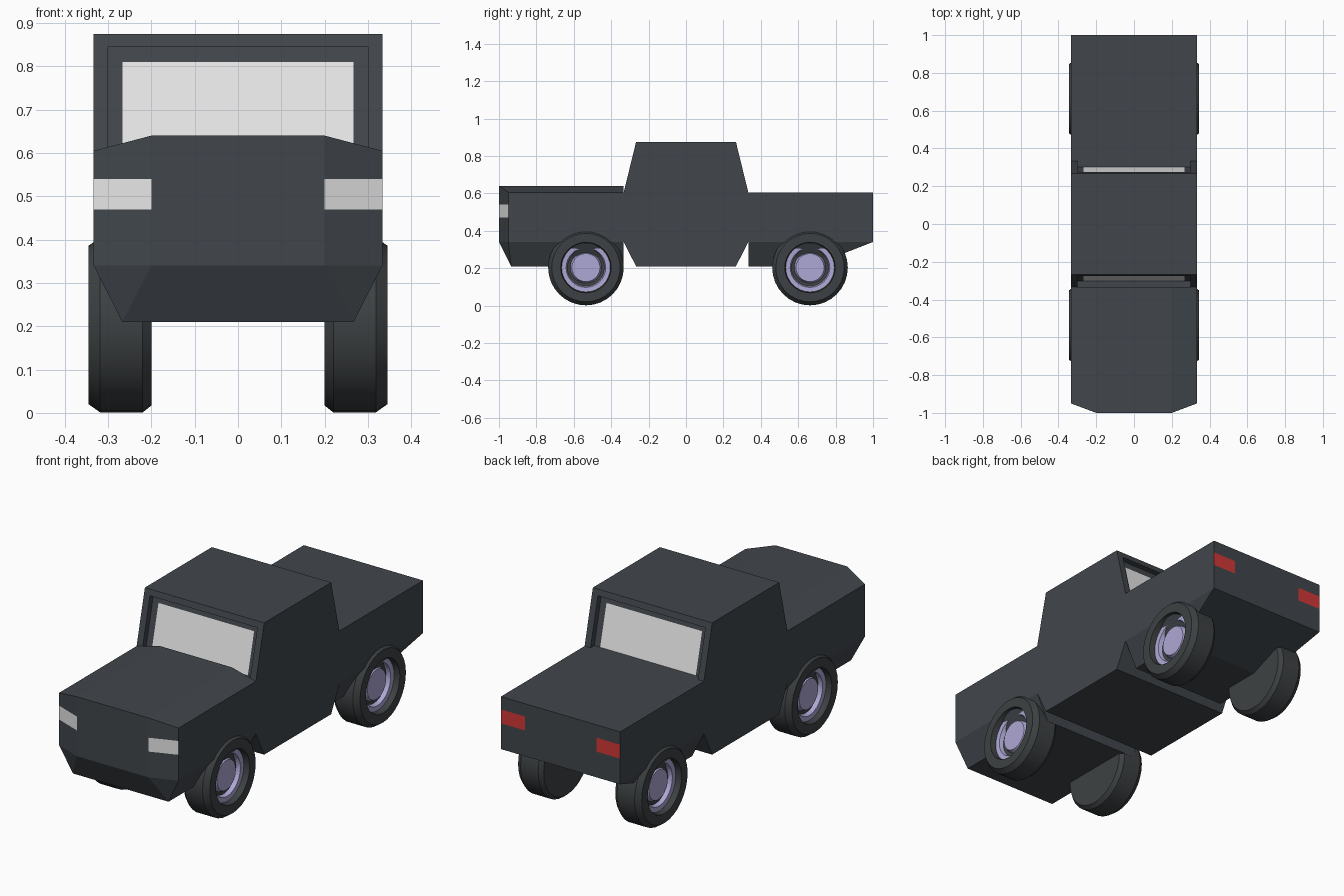
import bpy, bmesh, math
from mathutils import Vector

cube = bpy.data.objects.get("Cube")
if cube:
    bpy.data.objects.remove(cube, do_unlink=True)


def material(name, r, g, b):
    m = bpy.data.materials.new(name)
    m.use_nodes = True
    m.diffuse_color = (r, g, b, 1)
    m.node_tree.nodes["Principled BSDF"].inputs["Base Color"].default_value = (r, g, b, 1)
    return m


PAINT = material("charcoal paint", 0.053, 0.062, 0.072)
RUBBER = material("dark rubber", 0.047, 0.053, 0.056)
RIM = material("lavender metal", 0.42, 0.39, 0.66)
GLASS = material("pale glass", 0.8, 0.8, 0.8)
RED = material("red lamp", 0.65, 0.04, 0.04)

HALF = 0.333               # half width of the body
BELT, SILL, FLOOR = 0.605, 0.34, 0.21


def hull(points):
    """Convex solid from points mirrored across x."""
    bm = bmesh.new()
    for x, y, z in points:
        for s in (-1, 1):
            bm.verts.new((s * x, y, z))
    bmesh.ops.convex_hull(bm, input=bm.verts)
    bmesh.ops.dissolve_limit(bm, angle_limit=0.01, verts=bm.verts, edges=bm.edges)
    return bm


def cut(bm, axis, *values):
    for v in values:
        normal = Vector((0, 0, 0))
        normal["xyz".index(axis)] = 1
        bmesh.ops.bisect_plane(bm, geom=bm.verts[:] + bm.edges[:] + bm.faces[:],
                               plane_co=normal * v, plane_no=normal)


def finish(bm, name, *mats, smooth=False):
    bmesh.ops.recalc_face_normals(bm, faces=bm.faces)
    me = bpy.data.meshes.new(name)
    bm.to_mesh(me)
    bm.free()
    for m in mats:
        me.materials.append(m)
    ob = bpy.data.objects.new(name, me)
    bpy.context.collection.objects.link(ob)
    if smooth:
        bpy.ops.object.select_all(action='DESELECT')
        ob.select_set(True)
        bpy.context.view_layer.objects.active = ob
        bpy.ops.object.shade_smooth_by_angle(angle=math.radians(35))
    return ob


def paint_lamps(bm, facing):
    """Lamps are the outer end faces within a height band."""
    cut(bm, "z", 0.47, 0.54)
    cut(bm, "x", -0.2, 0.2)
    bm.normal_update()
    for f in bm.faces:
        c = f.calc_center_median()
        if f.normal.y * facing > 0.3 and abs(c.y) > 0.9 and abs(c.x) > 0.2 and 0.47 < c.z < 0.54:
            f.material_index = 1


# Engine bay with chamfered nose and headlights
bm = hull([(0.2, -1, 0.64), (0.2, -1, SILL), (HALF, -0.95, BELT), (HALF, -0.95, SILL),
           (0.267, -0.935, FLOOR), (0.2, -HALF, 0.64), (HALF, -HALF, BELT),
           (HALF, -HALF, SILL), (0.267, -HALF, FLOOR)])
paint_lamps(bm, -1)
finish(bm, "front_body", PAINT, GLASS)

# Covered cargo bed with tail lamps
bm = hull([(HALF, HALF, BELT), (HALF, 1, BELT), (HALF, 1, SILL), (HALF, HALF, SILL),
           (0.267, HALF, FLOOR), (0.267, 0.667, FLOOR)])
paint_lamps(bm, 1)
finish(bm, "rear_body", PAINT, RED)

# Cab with recessed windscreen and rear window
side = [(0.267, FLOOR), (HALF, SILL), (HALF, BELT), (0.267, 0.875)]
bm = hull([(HALF, s * y, z) for y, z in side for s in (-1, 1)])
cut(bm, "x", -0.3, -0.267, 0.267, 0.3)
cut(bm, "z", 0.81, 0.845)
bm.normal_update()
for s in (-1, 1):
    region = []
    for f in bm.faces:
        c = f.calc_center_median()
        if f.normal.y * s > 0.9 and abs(c.x) < 0.3 and BELT < c.z < 0.845:
            region.append(f)
            f.material_index = int(abs(c.x) < 0.267 and c.z < 0.81)
    out = bmesh.ops.extrude_face_region(bm, geom=region)["geom"]
    bmesh.ops.delete(bm, geom=[f for f in region if f.is_valid], context='FACES_ONLY')
    moved = [v for v in out if isinstance(v, bmesh.types.BMVert)]
    bmesh.ops.translate(bm, verts=moved, vec=(0, -s * 0.03, 0))
    bm.normal_update()
    # Reveal walls keep the body paint
    for f in bm.faces:
        if abs(f.normal.y) < 0.5:
            f.material_index = 0
finish(bm, "cab", PAINT, GLASS)


def lathe(name, profile, mat, side, y):
    """Spin (radius, x) points around a wheel axle."""
    bm = bmesh.new()
    vs = [bm.verts.new((side * x, 0, r)) for r, x in profile]
    es = [bm.edges.new(pair) for pair in zip(vs, vs[1:])]
    bmesh.ops.spin(bm, geom=vs + es, cent=(0, 0, 0), axis=(1, 0, 0),
                   angle=math.tau, steps=32)
    bmesh.ops.remove_doubles(bm, verts=bm.verts, dist=0.0005)
    ob = finish(bm, name, mat, smooth=True)
    ob.location = (0, y, 0.203)


TYRE = [(0, 0.2), (0.186, 0.2), (0.202, 0.22), (0.202, 0.318), (0.183, 0.345),
        (0.135, 0.345), (0.128, 0.3), (0, 0.27)]
HUB = [(0.13, 0.316), (0.106, 0.314), (0.097, 0.285), (0.086, 0.285),
       (0.075, 0.31), (0, 0.31)]

# Wheels
for end, y in (("front", -0.535), ("rear", 0.663)):
    for label, s in (("left", 1), ("right", -1)):
        lathe(f"{end}_{label}_tyre", TYRE, RUBBER, s, y)
        lathe(f"{end}_{label}_rim", HUB, RIM, s, y)
